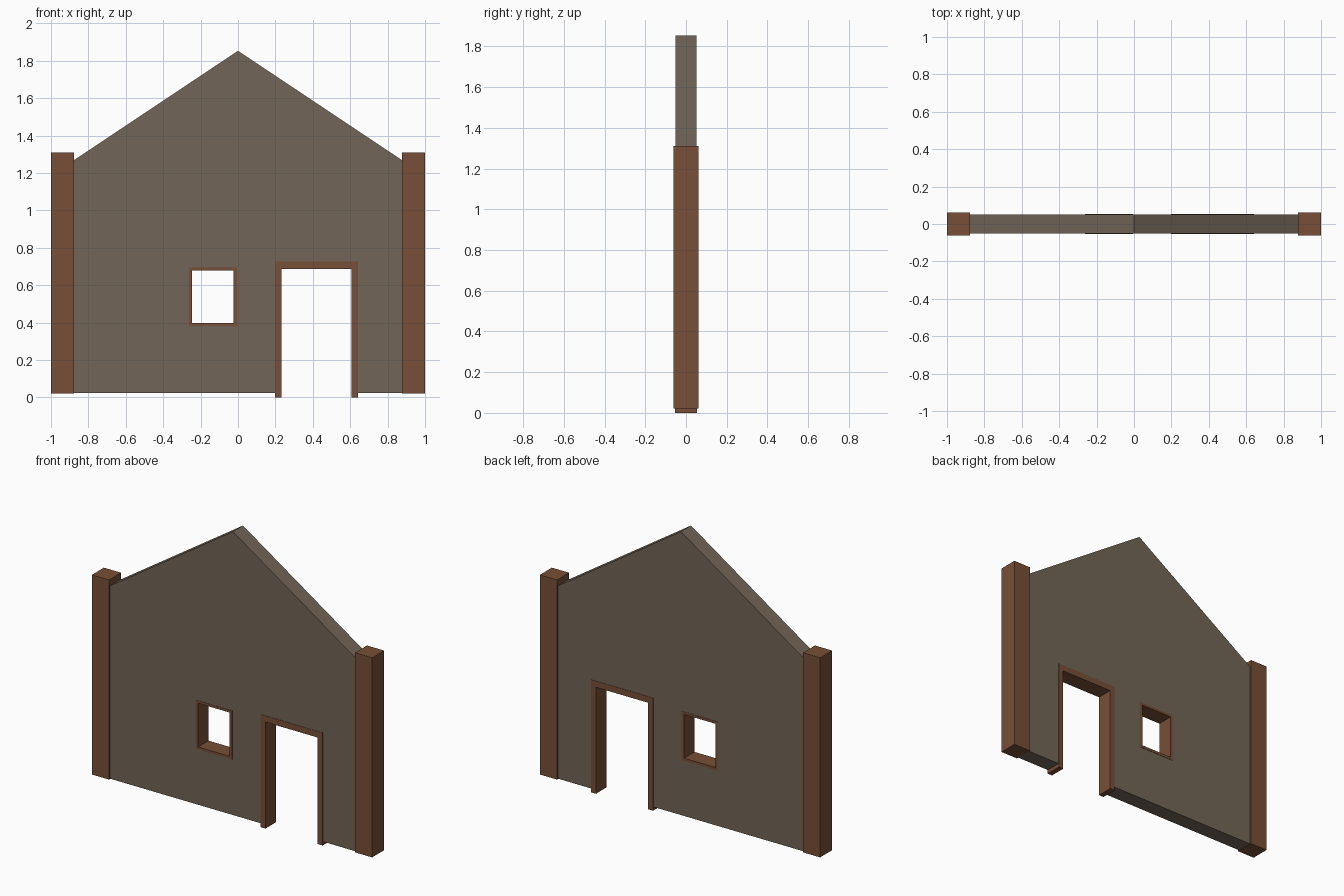
import bpy
import math

if "Cube" in bpy.data.objects:
    bpy.data.objects.remove(bpy.data.objects["Cube"])


def material(name, rgb):
    lin = [((c / 255 + 0.055) / 1.055) ** 2.4 for c in rgb]
    m = bpy.data.materials.new(name)
    m.diffuse_color = (*lin, 1)
    m.use_nodes = True
    m.node_tree.nodes["Principled BSDF"].inputs["Base Color"].default_value = m.diffuse_color
    return m


plaster = material("grey brown plaster", (114, 101, 87))
wood = material("brown wood", (119, 79, 55))


def rect(x0, x1, z0, z1):
    return [(x0, z0), (x1, z0), (x1, z1), (x0, z1)]


def slab(name, loops, y0, y1, mat):
    """Extrude closed x/z outlines (inner loops become holes) from y0 to y1."""
    cu = bpy.data.curves.new(name, 'CURVE')
    cu.dimensions = '2D'
    cu.fill_mode = 'BOTH'
    cu.extrude = (y1 - y0) / 2
    for loop in loops:
        sp = cu.splines.new('POLY')
        sp.points.add(len(loop) - 1)
        for p, (x, z) in zip(sp.points, loop):
            p.co = (x, z, 0, 1)
        sp.use_cyclic_u = True
        sp.use_smooth = False
    cu.materials.append(mat)
    ob = bpy.data.objects.new(name, cu)
    bpy.context.collection.objects.link(ob)
    ob.rotation_euler = (math.pi / 2, 0, 0)
    ob.location.y = (y0 + y1) / 2
    bpy.ops.object.select_all(action='DESELECT')
    ob.select_set(True)
    bpy.context.view_layer.objects.active = ob
    bpy.ops.object.convert(target='MESH')
    return ob


# Openings
dx0, dx1, dz = 0.215, 0.625, 0.71
win_hole = rect(-0.256, -0.012, 0.388, 0.689)

# Gable wall with door notch and window hole; its ends sit inside the posts
gable = [(-0.94, 0.024), (dx0, 0.024), (dx0, dz), (dx1, dz), (dx1, 0.024),
         (0.94, 0.024), (0.94, 1.227), (0, 1.853), (-0.94, 1.227)]
slab("gable_wall", [gable, win_hole], -0.051, 0.051, plaster)

# Door frame: two legs and a lintel
door = [(0.198, 0), (0.233, 0), (0.233, 0.687), (0.606, 0.687),
        (0.606, 0), (0.641, 0), (0.641, 0.727), (0.198, 0.727)]
slab("door_frame", [door], -0.053, 0.053, wood)

# Window frame
slab("window_frame", [rect(-0.262, -0.005, 0.381, 0.696),
                      rect(-0.247, -0.024, 0.398, 0.68)], -0.053, 0.053, wood)

# Corner posts
for side, s in (("left", -1), ("right", 1)):
    x0, x1 = sorted((s * 0.878, s * 1.0))
    slab(side + "_corner_post", [rect(x0, x1, 0.022, 1.31)], -0.061, 0.061, wood)
